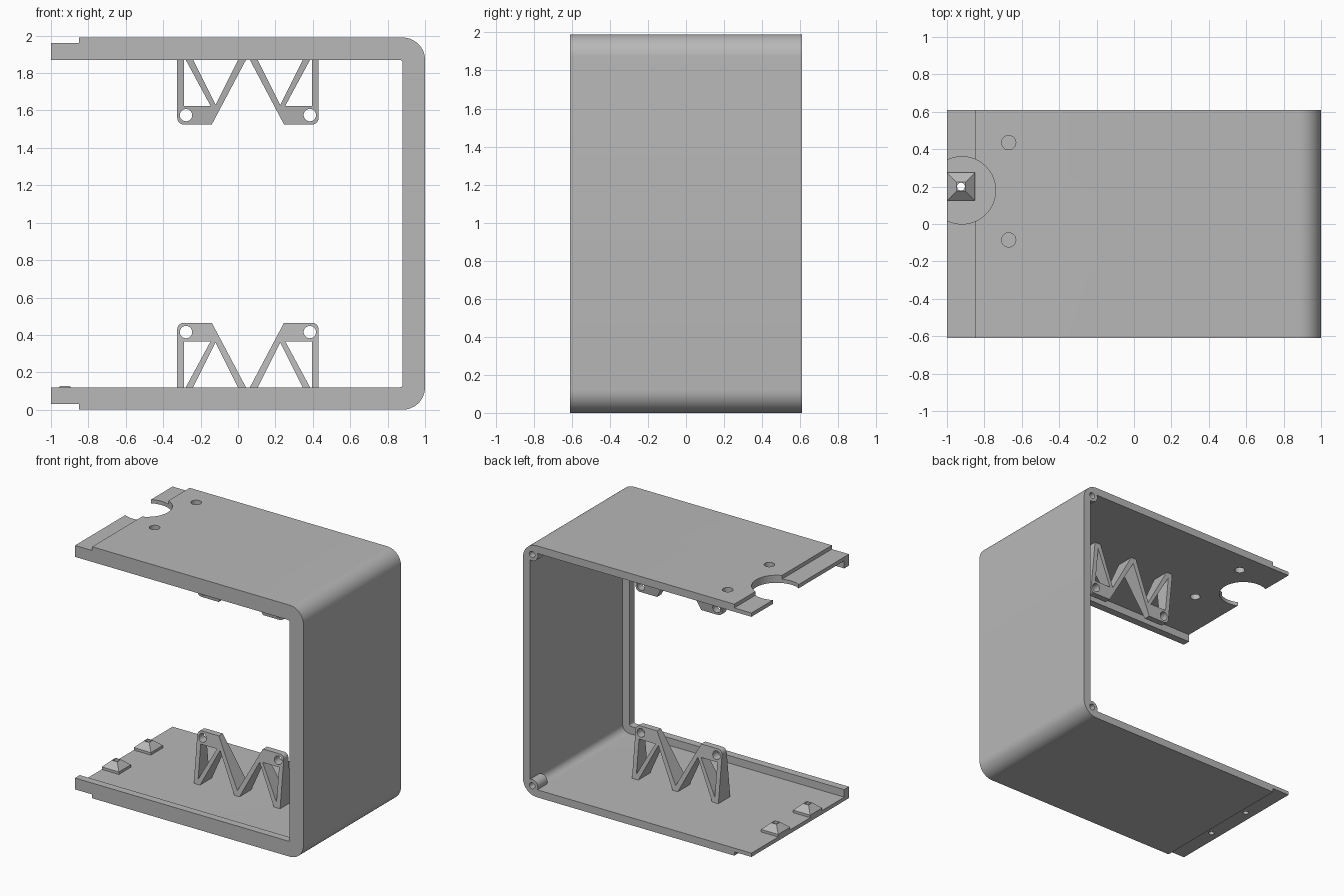
import bpy, bmesh, math
from mathutils import Matrix, Vector

if "Cube" in bpy.data.objects:
    bpy.data.objects.remove(bpy.data.objects["Cube"], do_unlink=True)

H, HALF = 1.99, 0.61          # height, half depth
WALL, RIM = 0.06, 0.12        # wall and front rim thickness
STEP_X, STEP = -0.85, 0.03    # thinned free ends

grey = bpy.data.materials.new("light grey plastic")
grey.use_nodes = True
grey.diffuse_color = (0.48, 0.48, 0.48, 1)
grey.node_tree.nodes["Principled BSDF"].inputs["Base Color"].default_value = (0.48, 0.48, 0.48, 1)


def make(name, bm):
    bmesh.ops.recalc_face_normals(bm, faces=bm.faces)
    mesh = bpy.data.meshes.new(name)
    bm.to_mesh(mesh)
    bm.free()
    mesh.materials.append(grey)
    ob = bpy.data.objects.new(name, mesh)
    bpy.context.collection.objects.link(ob)
    return ob


def prism(name, points, y0, y1):
    """Extrude an x-z outline along y."""
    bm = bmesh.new()
    face = bm.faces.new([bm.verts.new((x, y0, z)) for x, z in points])
    ext = bmesh.ops.extrude_face_region(bm, geom=[face])["geom"]
    bmesh.ops.translate(bm, vec=(0, y1 - y0, 0),
                        verts=[v for v in ext if isinstance(v, bmesh.types.BMVert)])
    return make(name, bm)


def cylinder(name, centre, r, length, axis="Z", r2=None, sides=32):
    bm = bmesh.new()
    turn = Matrix.Rotation(-math.pi / 2, 4, "X") if axis == "Y" else Matrix()
    bmesh.ops.create_cone(bm, cap_ends=True, segments=sides, radius1=r,
                          radius2=r if r2 is None else r2, depth=length,
                          matrix=Matrix.Translation(centre) @ turn)
    return make(name, bm)


def combine(ob, tool, operation="DIFFERENCE"):
    mod = ob.modifiers.new("combine", "BOOLEAN")
    mod.operation, mod.object, mod.solver = operation, tool, "EXACT"
    bpy.context.view_layer.objects.active = ob
    bpy.ops.object.modifier_apply(modifier=mod.name)
    bpy.data.objects.remove(tool, do_unlink=True)


def arc(cx, cz, r, start, end, n=12):
    return [(cx + r * math.cos(math.radians(start + (end - start) * i / n)),
             cz + r * math.sin(math.radians(start + (end - start) * i / n)))
            for i in range(n + 1)]


def right_corners(inset, r):
    """Rounded lower and upper corners of the closed side."""
    c = 1 - inset - r
    return arc(c, inset + r, r, -90, 0) + arc(c, H - inset - r, r, 0, 90)


# C-shaped shell with stepped free ends
outer = [(-1, STEP), (STEP_X, STEP), (STEP_X, 0)] + right_corners(0, 0.12)
outer += [(STEP_X, H), (STEP_X, H - STEP), (-1, H - STEP)]
inner = [(-1, RIM)] + right_corners(RIM, 0.015) + [(-1, H - RIM)]
shell = prism("shell", outer + inner[::-1], -HALF, HALF)

# Hollow out behind the front rim
hollow = [(-1.2, WALL)] + right_corners(WALL, 0.06) + [(-1.2, H - WALL)]
combine(shell, prism("hollow", hollow, -HALF + 0.06, 1))

# Screw bosses in the rear corners, tapering into the corner
for z, corner in ((0.08, 0.05), (H - 0.08, H - 0.05)):
    boss = cylinder("boss", (0.92, HALF - 0.06, z), 0.05, 0.12, "Y")
    bm = bmesh.new()
    bm.from_mesh(boss.data)
    bm.faces.ensure_lookup_table()
    cap = min(bm.faces, key=lambda f: f.calc_center_median().y)
    ext = bmesh.ops.extrude_face_region(bm, geom=[cap])["geom"]
    bmesh.ops.delete(bm, geom=[cap], context="FACES_ONLY")
    tip = Vector((0.955, HALF - 0.2, corner))
    for v in (g for g in ext if isinstance(g, bmesh.types.BMVert)):
        v.co = tip + (v.co - Vector((0.92, HALF - 0.12, z))) * 0.3
    bmesh.ops.recalc_face_normals(bm, faces=bm.faces)
    bm.to_mesh(boss.data)
    bm.free()
    combine(shell, boss, "UNION")
    combine(shell, cylinder("hole", (0.92, HALF, z), 0.024, 0.2, "Y", sides=24))

# Round notch and two holes in the top plate
combine(shell, cylinder("notch", (-0.92, 0.18, H), 0.18, 0.4, sides=64))
for y in (0.435, -0.085):
    combine(shell, cylinder("hole", (-0.67, y, H), 0.038, 0.4))

# Pyramid screw seats on the bottom plate
for side, y in (("left", 0.2), ("right", -0.2)):
    combine(shell, cylinder("hole", (-0.925, y, 0), 0.021, 0.4, sides=24))
    bm = bmesh.new()
    rings = [[bm.verts.new((-0.925 + sx * w, y + sy * w, z))
              for sx, sy in ((-1, -1), (1, -1), (1, 1), (-1, 1))]
             for w, z in ((0.075, 0.055), (0.075, 0.08), (0.024, 0.127))]
    bm.faces.new(rings[0])
    bm.faces.new(rings[-1])
    for a, b in zip(rings, rings[1:]):
        for i in range(4):
            j = (i + 1) % 4
            bm.faces.new((a[i], a[j], b[j], b[i]))
    seat = make("screw_seat_" + side, bm)
    combine(seat, cylinder("hole", (-0.925, y, 0), 0.021, 0.4, sides=24))

# Truss bracket: tapered W outline with triangular openings and eyelets
MID, BASE, TOP, MID_Y = 0.053, 0.055, 0.465, -0.015


def both(points):
    """Place a half outline on either side of the bracket centre."""
    return [[(MID + s * x, z) for x, z in points] for s in (-1, 1)]


half = [(0.378, BASE)] + arc(0.343, TOP - 0.035, 0.035, 0, 90, 6) + [(0.193, TOP)]
left, right = both(half)
bracket = prism("lower_bracket", left + [(MID, 0.1)] + right[::-1], -1, 1)
for v in bracket.data.vertices:
    t = (v.co.z - BASE) / (TOP - BASE)
    v.co.y = MID_Y + math.copysign(0.075 - 0.05 * t, v.co.y)
for tri in (((0.343, 0.365), (0.2, 0.365), (0.343, 0.1)),
            ((0.173, 0.36), (0.333, 0.04), (0.013, 0.04))):
    for points in both(tri):
        combine(bracket, prism("opening", points, -0.5, 0.5))
for s in (-1, 1):
    combine(bracket, cylinder("eyelet", (MID + s * 0.331, 0, 0.415), 0.033, 1, "Y"))

# Upper bracket hangs as a mirror image
upper = bpy.data.objects.new("upper_bracket", bracket.data.copy())
bpy.context.collection.objects.link(upper)
upper.data.transform(Matrix.Translation((0, 0, H)) @ Matrix.Scale(-1, 4, (0, 0, 1)))
upper.data.flip_normals()

# Smooth the rounded corners and holes, keep edges crisp
for ob in (shell, bracket, upper):
    bpy.ops.object.select_all(action="DESELECT")
    ob.select_set(True)
    bpy.context.view_layer.objects.active = ob
    bpy.ops.object.shade_smooth_by_angle(angle=math.radians(25))
